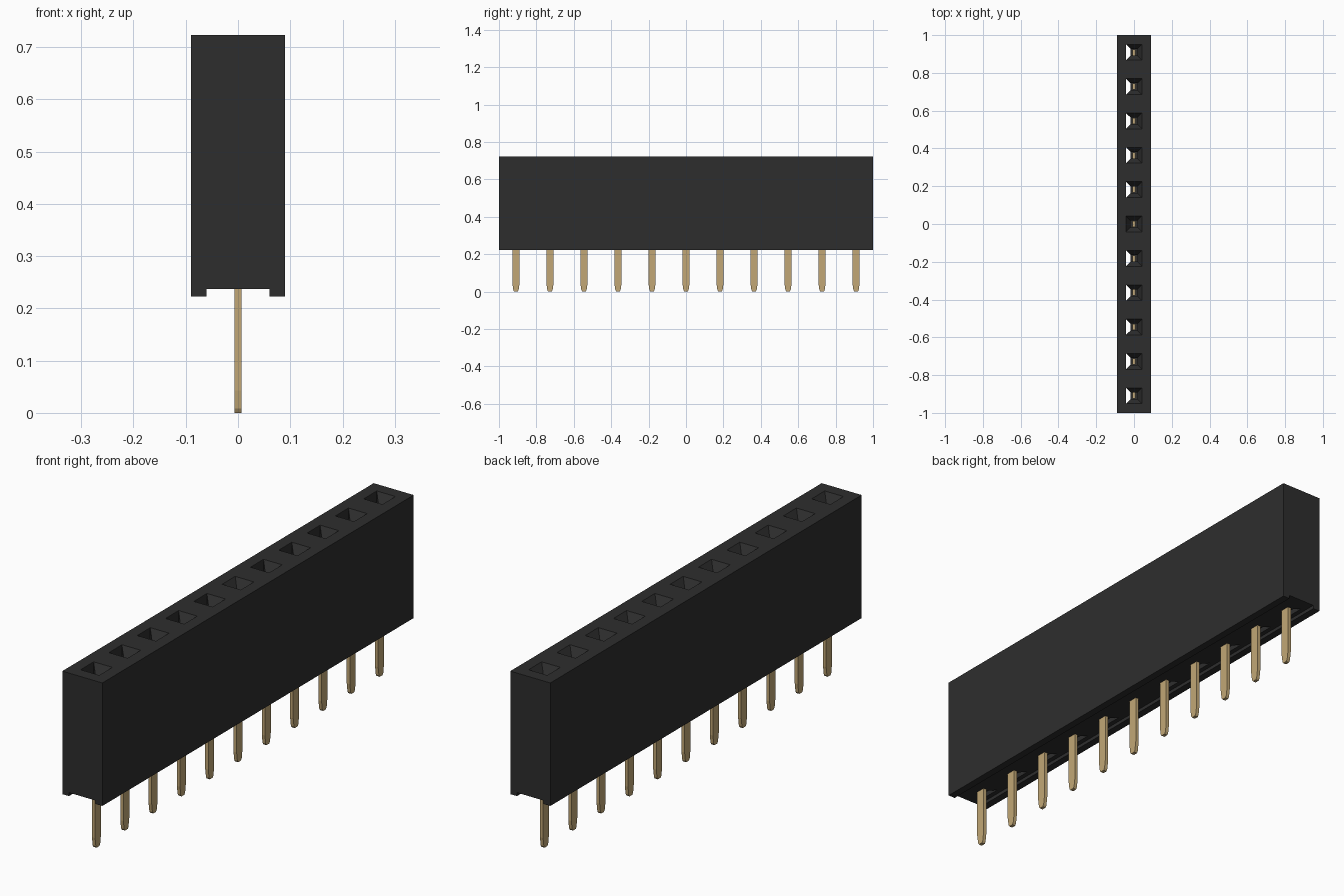
import bpy
import bmesh

cube = bpy.data.objects.get("Cube")
if cube:
    bpy.data.objects.remove(cube, do_unlink=True)

COUNT = 11
PITCH = 2 / COUNT
TOP, BOTTOM = 0.723, 0.223
ROWS = [(i - COUNT // 2) * PITCH for i in range(COUNT)]


def material(name, color):
    m = bpy.data.materials.new(name)
    m.use_nodes = True
    m.diffuse_color = color
    m.node_tree.nodes["Principled BSDF"].inputs["Base Color"].default_value = color
    return m


def add_loft(bm, rings):
    """Closed solid through rings that have equal point counts, bottom to top."""
    loops = [[bm.verts.new(p) for p in ring] for ring in rings]
    for a, b in zip(loops, loops[1:]):
        for i in range(len(a)):
            j = (i + 1) % len(a)
            bm.faces.new((a[i], a[j], b[j], b[i]))
    bm.faces.new(loops[0][::-1])
    bm.faces.new(loops[-1])


def rect(hx, hy, z, y=0):
    return [(-hx, y - hy, z), (hx, y - hy, z), (hx, y + hy, z), (-hx, y + hy, z)]


def make_object(name, solids, mat):
    bm = bmesh.new()
    for rings in solids:
        add_loft(bm, rings)
    bmesh.ops.recalc_face_normals(bm, faces=bm.faces)
    mesh = bpy.data.meshes.new(name)
    bm.to_mesh(mesh)
    bm.free()
    mesh.materials.append(mat)
    ob = bpy.data.objects.new(name, mesh)
    bpy.context.collection.objects.link(ob)
    return ob


def cut(target, cutter):
    mod = target.modifiers.new("cut", "BOOLEAN")
    mod.operation = "DIFFERENCE"
    mod.solver = "EXACT"
    mod.object = cutter
    bpy.context.view_layer.objects.active = target
    bpy.ops.object.modifier_apply(modifier=mod.name)
    bpy.data.objects.remove(cutter, do_unlink=True)


black = material("black plastic", (0.027, 0.027, 0.027, 1))
gold = material("gold metal", (0.54, 0.39, 0.18, 1))

# Housing with a shallow channel along its underside
housing = make_object("housing", [[rect(0.09, 1, BOTTOM), rect(0.09, 1, TOP)]], black)
cut(housing, make_object("channel_cutter",
                         [[rect(0.06, 1.1, 0.1), rect(0.06, 1.1, 0.237)]], black))

# Funnel mouths leading into square bores
cut(housing, make_object("socket_cutter", [
    [rect(0.018, 0.018, 0.3, y), rect(0.018, 0.018, 0.688, y),
     rect(0.042, 0.042, TOP, y), rect(0.042, 0.042, 0.8, y)] for y in ROWS], black))


# Open slots on one side of every socket except the middle one
def slot(z, y):
    return [(-0.0415, y - 0.041, z), (-0.019, y - 0.019, z),
            (-0.019, y + 0.019, z), (-0.0415, y + 0.041, z)]


cut(housing, make_object("slot_cutter", [
    [slot(0.1, y), slot(0.8, y)] for y in ROWS if abs(y) > 0.01], black))

# Flat pins with rounded tips, and the contacts inside the bores
for n, y in enumerate(ROWS, 1):
    make_object(f"pin_{n}", [
        [rect(0.007, 0.009, 0, y), rect(0.007, 0.014, 0.008, y),
         rect(0.007, 0.019, 0.043, y), rect(0.007, 0.019, 0.29, y)],
        [rect(0.007, 0.016, 0.28, y), rect(0.007, 0.016, 0.45, y)]], gold)
